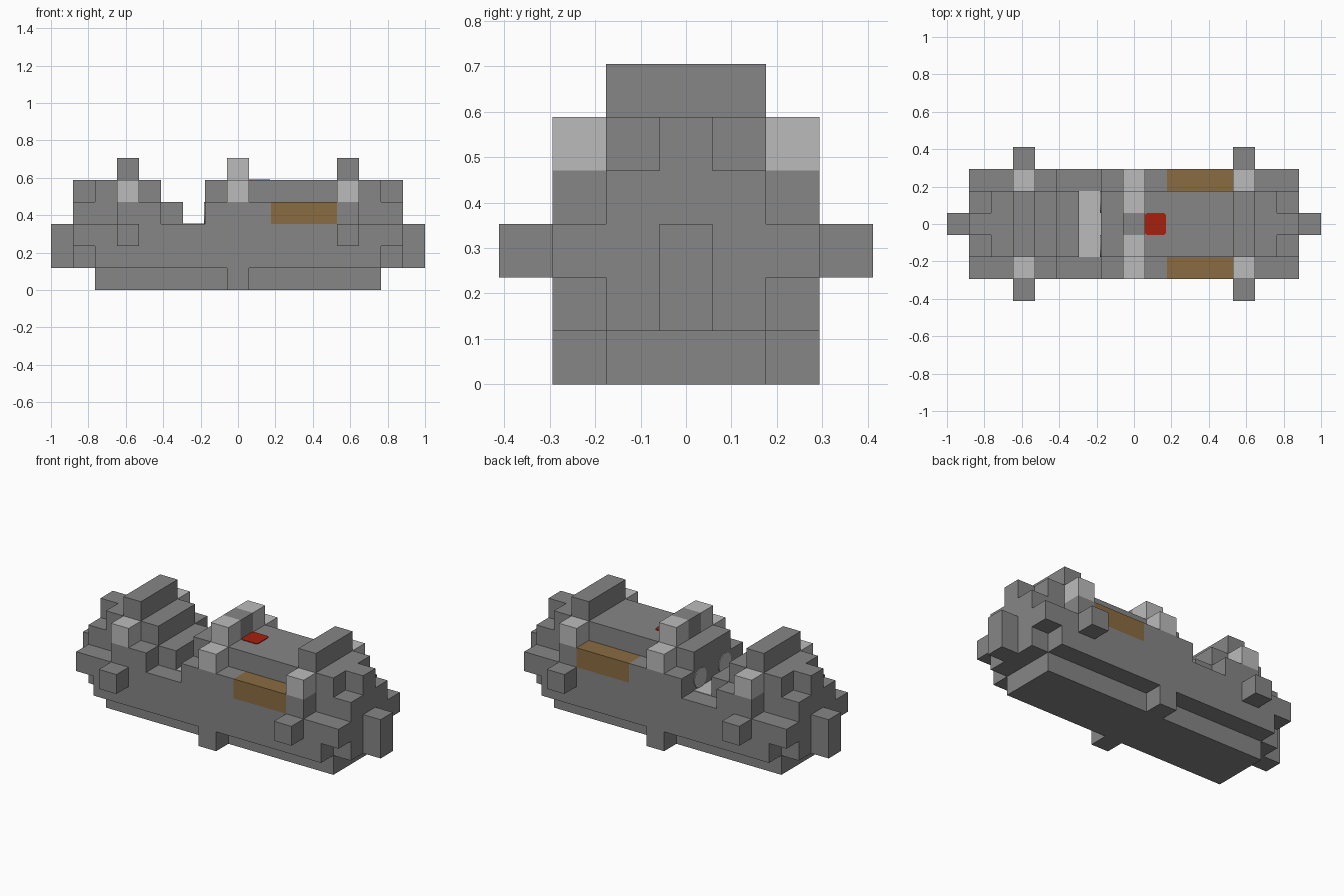
import bpy, bmesh, math
from mathutils import Vector, Matrix

U = 2 / 17                       # edge of one block
LENGTH, WIDTH = 17, 7            # overall size in blocks

cube = bpy.data.objects.get("Cube")
if cube:
    bpy.data.objects.remove(cube, do_unlink=True)


def material(name, rgb):
    mat = bpy.data.materials.new(name)
    mat.use_nodes = True
    color = (*rgb, 1)
    mat.diffuse_color = color
    mat.node_tree.nodes["Principled BSDF"].inputs["Base Color"].default_value = color
    return mat


GREY = material("stone grey", (0.238, 0.238, 0.238))
LIGHT = material("light grey", (0.5, 0.5, 0.5))
GOLD = material("bronze", (0.254, 0.15, 0.055))
RED = material("signal red", (0.39, 0.014, 0.004))


def place(p):
    """Block grid position to model position."""
    return Vector(((p[0] - LENGTH / 2) * U, (p[1] - WIDTH / 2) * U, p[2] * U))


def finish(name, bm, mat):
    mesh = bpy.data.meshes.new(name)
    bm.to_mesh(mesh)
    bm.free()
    mesh.materials.append(mat)
    obj = bpy.data.objects.new(name, mesh)
    bpy.context.scene.collection.objects.link(obj)
    return obj


def block(name, xs, ys, zs, mat=GREY):
    """Box spanning the given grid ranges."""
    low, high = (place(p) for p in zip(xs, ys, zs))
    bm = bmesh.new()
    bmesh.ops.create_cube(bm, size=1)
    bmesh.ops.scale(bm, vec=high - low, verts=bm.verts)
    bmesh.ops.translate(bm, vec=(low + high) / 2, verts=bm.verts)
    return finish(name, bm, mat)


def side_pair(name, xs, ys, zs, mat=GREY):
    """Front block and its copy mirrored to the back."""
    block("front_" + name, xs, ys, zs, mat)
    block("back_" + name, xs, (WIDTH - ys[1], WIDTH - ys[0]), zs, mat)


def end_pair(name, xs, ys, zs, mat=GREY):
    """Block at the left end and its copy at the right end."""
    block("right_" + name, xs, ys, zs, mat)
    block("left_" + name, (LENGTH - xs[1], LENGTH - xs[0]), ys, zs, mat)


CORE, FULL, MID = (2, 5), (1, 6), (3, 4)

# Hull, from the keel up
block("keel", (2, 15), CORE, (0, 1))
side_pair("keel_tab", (8, 9), (1, 2), (0, 1))
block("lower_hull", (2, 15), FULL, (1, 2))
end_pair("lower_hull_cap", (1, 2), CORE, (1, 2))
block("middle_hull", (1, 16), FULL, (2, 3))
end_pair("end_lug", (0, 1), MID, (1, 3))

# Right deck with its steps
block("right_deck", (1, 6), CORE, (3, 4))
side_pair("right_sill", (3, 5), (1, 2), (3, 4))
block("right_upper_deck", (2, 5), CORE, (4, 5))

# Left deck with its bronze panels
block("left_deck", (7, 16), CORE, (3, 4))
side_pair("centre_sill", (7, 10), (1, 2), (3, 4))
side_pair("bronze_panel", (10, 13), (1, 2), (3, 4), GOLD)
side_pair("left_sill", (13, 14), (1, 2), (3, 4))
block("left_upper_deck", (7, 15), CORE, (4, 5))
end_pair("deck_nose", (1, 2), MID, (4, 5))

# Bands around both ends
end_pair("ridge", (3, 4), CORE, (5, 6))
for side, x in (("right", 3), ("left", 13)):
    side_pair(side + "_side_lug", (x, x + 1), (0, 1), (2, 3))
    side_pair(side + "_shoulder", (x, x + 1), (1, 2), (4, 5), LIGHT)

# Centre arch
side_pair("arch_shoulder", (8, 9), (1, 2), (4, 5), LIGHT)
side_pair("arch_top", (8, 9), (2, 3), (5, 6), LIGHT)
block("arch_keystone", (8, 9), MID, (5, 6))

# Light floor of the gap
block("gap_floor", (6, 7), CORE, (3, 3.03), LIGHT)

# Round plates on the wall of the gap
for side, y in (("front", 2.5), ("back", 4.5)):
    bm = bmesh.new()
    spin = Matrix.Translation(place((7, y, 3.5))) @ Matrix.Rotation(math.pi / 2, 4, "Y")
    bmesh.ops.create_cone(bm, cap_ends=True, segments=24, radius1=U / 2,
                          radius2=U / 2, depth=0.008, matrix=spin)
    finish(side + "_gap_disc", bm, LIGHT)

# Red button plate with rounded corners
button = block("red_button", (9, 9.95), MID, (5, 5.03), RED)
bm = bmesh.new()
bm.from_mesh(button.data)
corners = [e for e in bm.edges
           if abs((e.verts[0].co - e.verts[1].co).normalized().z) > 0.9]
bmesh.ops.bevel(bm, geom=corners, offset=0.015, segments=3, profile=0.5,
                affect="EDGES")
bm.to_mesh(button.data)
bm.free()
